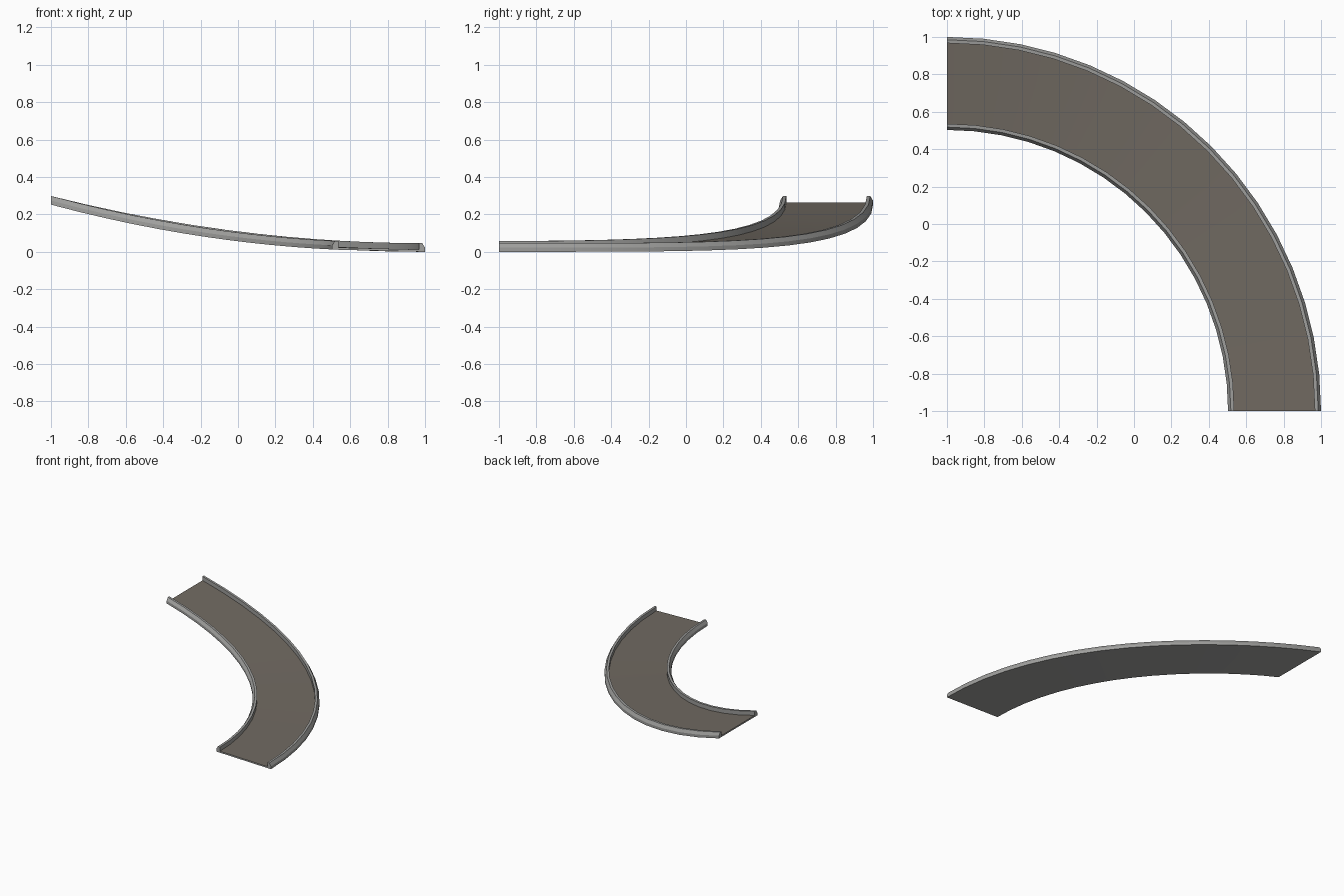
import bpy, bmesh, math

if "Cube" in bpy.data.objects:
    bpy.data.objects.remove(bpy.data.objects["Cube"])

SEGMENTS = 16          # steps along the quarter turn
RISE = 0.252           # height gained along the ramp


def material(name, rgb):
    m = bpy.data.materials.new(name)
    m.diffuse_color = (*rgb, 1)
    m.use_nodes = True
    m.node_tree.nodes["Principled BSDF"].inputs["Base Color"].default_value = m.diffuse_color
    return m


rail_grey = material("light_grey", (0.35, 0.35, 0.34))
deck_brown = material("brown_grey", (0.165, 0.145, 0.122))


def place(radius, h, a):
    # quarter turn about (-1, -1), rising gently towards -x
    x, y = -1 + radius * math.cos(a), -1 + radius * math.sin(a)
    z = RISE * (0.8 * ((1 - x) / 2) ** 2 + 0.2 * (1 - math.cos(a)) ** 2)
    return (x, y, z + h)


def sweep(name, profile, mats, top_limit=None):
    bm = bmesh.new()
    rings = [[bm.verts.new(place(r, h, math.pi / 2 * i / SEGMENTS)) for r, h in profile]
             for i in range(SEGMENTS + 1)]
    n = len(profile)
    for a, b in zip(rings, rings[1:]):
        for j in range(n):
            k = (j + 1) % n
            bm.faces.new((a[j], a[k], b[k], b[j]))
    bm.faces.new(rings[0])
    bm.faces.new(rings[-1])
    bmesh.ops.recalc_face_normals(bm, faces=bm.faces)
    if len(mats) > 1:          # upward faces take the second colour
        for f in bm.faces:
            f.material_index = int(f.normal.z > 0.5)
    me = bpy.data.meshes.new(name)
    bm.to_mesh(me)
    bm.free()
    for m in mats:
        me.materials.append(m)
    ob = bpy.data.objects.new(name, me)
    bpy.context.collection.objects.link(ob)
    bpy.context.view_layer.objects.active = ob
    ob.select_set(True)
    bpy.ops.object.shade_smooth_by_angle(angle=math.radians(25))
    ob.select_set(False)
    return ob


# deck plate between the rails: brown top, grey underside
sweep("ramp_deck", [(1.535, 0), (1.967, 0), (1.967, 0.012), (1.535, 0.012)],
      [rail_grey, deck_brown])


# raised kerb rails with the outer side leaning in
def rail(name, edge, s):
    shape = [(0, 0), (0, 0.022), (0.015, 0.046), (0.033, 0.046), (0.033, 0)]
    sweep(name, [(edge + s * d, h) for d, h in shape], [rail_grey])


rail("outer_rail", 2.0, -1)
rail("inner_rail", 1.503, 1)
